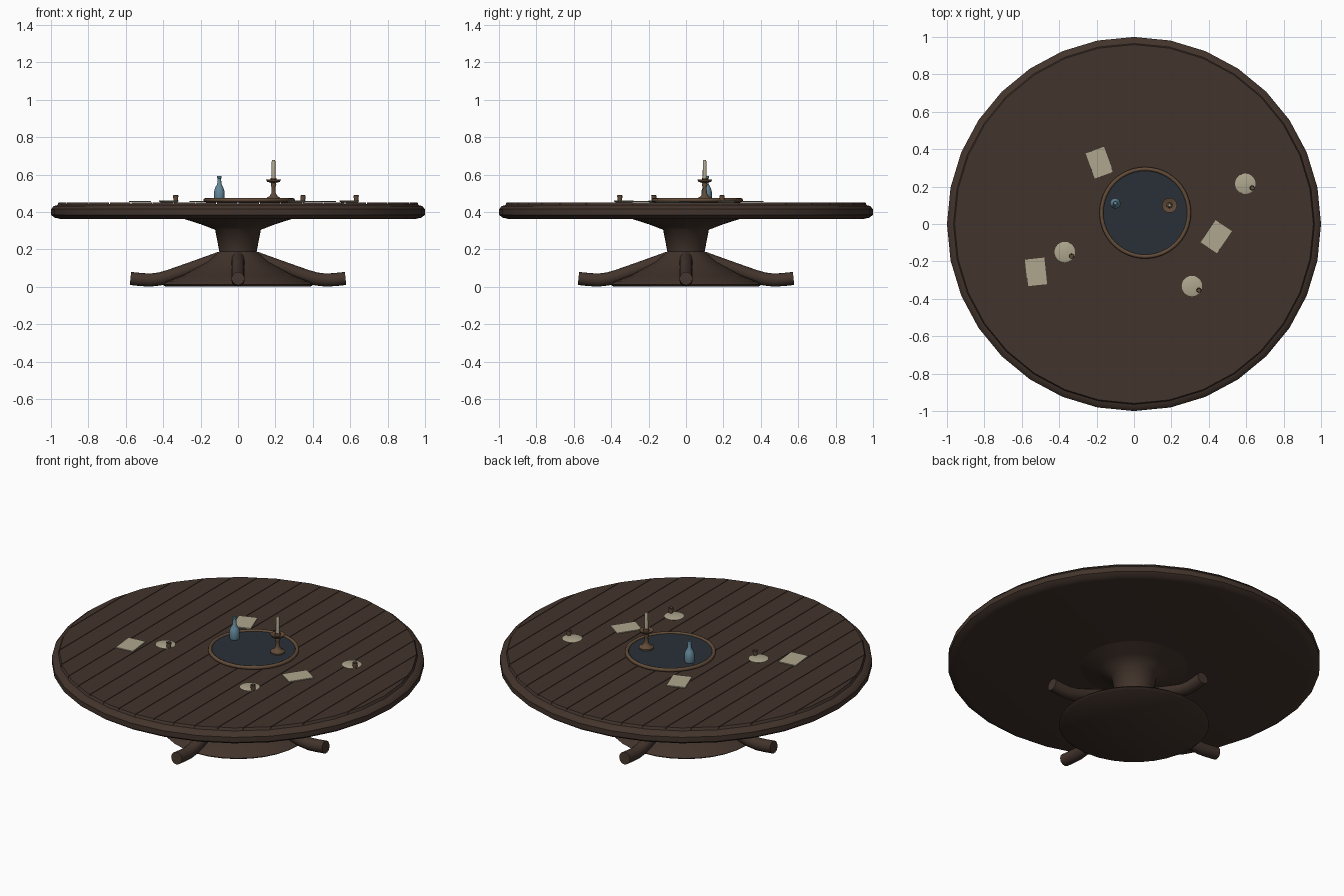
import bpy, bmesh, math
from mathutils import Vector, Matrix

if "Cube" in bpy.data.objects:
    bpy.data.objects.remove(bpy.data.objects["Cube"])


def material(name, r, g, b):
    m = bpy.data.materials.new(name)
    m.diffuse_color = (r, g, b, 1)
    m.use_nodes = True
    m.node_tree.nodes["Principled BSDF"].inputs["Base Color"].default_value = m.diffuse_color
    return m


WOOD = material("dark_wood", 0.055, 0.034, 0.025)
GLASS = material("dark_tray", 0.022, 0.03, 0.038)
BRASS = material("bronze", 0.12, 0.07, 0.04)
BLUE = material("blue_glass", 0.13, 0.25, 0.33)
CREAM = material("cream", 0.42, 0.38, 0.27)


def finish(bm, name, mat, smooth=True, angle=40):
    bmesh.ops.recalc_face_normals(bm, faces=bm.faces)
    me = bpy.data.meshes.new(name)
    bm.to_mesh(me)
    bm.free()
    ob = bpy.data.objects.new(name, me)
    bpy.context.collection.objects.link(ob)
    me.materials.append(mat)
    if smooth:
        bpy.ops.object.select_all(action='DESELECT')
        ob.select_set(True)
        bpy.context.view_layer.objects.active = ob
        bpy.ops.object.shade_smooth_by_angle(angle=math.radians(angle))
    return ob


def loft(bm, rings):
    """Bridge successive rings of points and cap both ends."""
    vs = [[bm.verts.new(p) for p in ring] for ring in rings]
    n = len(vs[0])
    for a, b in zip(vs, vs[1:]):
        for i in range(n):
            j = (i + 1) % n
            bm.faces.new((a[i], a[j], b[j], b[i]))
    bm.faces.new(vs[0][::-1])
    bm.faces.new(vs[-1])


def lathe(name, profile, mat, x=0, y=0, n=24, angle=40):
    bm = bmesh.new()
    loft(bm, [[(x + r * math.cos(math.tau * i / n), y + r * math.sin(math.tau * i / n), z)
               for i in range(n)] for r, z in profile])
    return finish(bm, name, mat, angle=angle)


# Round table top with moulded edge
lathe("table_top", [(0.95, 0.363), (0.98, 0.37), (1.0, 0.385), (1.0, 0.415), (0.985, 0.432),
                    (0.965, 0.437), (0.96, 0.444)], WOOD, n=32)

# Planks: a thin disc sliced into strips with narrow gaps
PITCH, GAP, R = 0.1145, 0.0018, 0.965
for k in range(-8, 10):
    lo, hi = (k - 1) * PITCH + GAP, k * PITCH - GAP
    bm = bmesh.new()
    bmesh.ops.create_cone(bm, cap_ends=True, segments=32, radius1=R, radius2=R - 0.006,
                          depth=0.012, matrix=Matrix.Translation((0, 0, 0.446)) )
    for x, s in ((lo, -1), (hi, 1)):
        geom = bm.verts[:] + bm.edges[:] + bm.faces[:]
        cut = bmesh.ops.bisect_plane(bm, geom=geom, plane_co=(x, 0, 0), plane_no=(s, 0, 0),
                                     clear_outer=True)
        edges = [e for e in cut['geom_cut'] if isinstance(e, bmesh.types.BMEdge)]
        if edges:
            bmesh.ops.holes_fill(bm, edges=edges)
    finish(bm, f"plank_{k + 9}", WOOD, smooth=False)

# Pedestal with flared head and spreading foot
lathe("pedestal", [(0.39, 0.002), (0.403, 0.012), (0.38, 0.03), (0.30, 0.06), (0.17, 0.13),
                   (0.10, 0.19), (0.122, 0.305), (0.20, 0.335), (0.31, 0.37)], WOOD, n=32, angle=60)

# Four splayed round feet
path = [(0.06, 0.16), (0.10, 0.152), (0.25, 0.098), (0.37, 0.056), (0.42, 0.042),
        (0.47, 0.036), (0.52, 0.039), (0.575, 0.045)]
for k in range(4):
    bm = bmesh.new()
    rings = []
    for i, (x, z) in enumerate(path):
        a, b = path[max(i - 1, 0)], path[min(i + 1, len(path) - 1)]
        t = Vector((b[0] - a[0], 0, b[1] - a[1])).normalized()
        up = Vector((-t.z, 0, t.x))
        rings.append([Vector((x, 0, z)) + 0.035 * (math.cos(u) * up + math.sin(u) * Vector((0, 1, 0)))
                      for u in (math.tau * j / 16 for j in range(16))])
    loft(bm, rings)
    bm.transform(Matrix.Rotation(k * math.pi / 2, 4, 'Z'))
    finish(bm, f"foot_{k + 1}", WOOD)

# Serving tray: dark disc inside a rounded rim
TX, TY = 0.06, 0.06
lathe("tray_disc", [(0.232, 0.452), (0.232, 0.466)], GLASS, TX, TY, 48)
bm = bmesh.new()
N, M = 48, 8
grid = [[bm.verts.new((TX + (0.234 + 0.011 * math.cos(v)) * math.cos(u),
                       TY + (0.234 + 0.011 * math.cos(v)) * math.sin(u), 0.464 + 0.011 * math.sin(v)))
         for v in (math.tau * j / M for j in range(M))] for u in (math.tau * i / N for i in range(N))]
for i in range(N):
    for j in range(M):
        i2, j2 = (i + 1) % N, (j + 1) % M
        bm.faces.new((grid[i][j], grid[i2][j], grid[i2][j2], grid[i][j2]))
finish(bm, "tray_rim", BRASS, angle=60)

# Bottle
lathe("bottle", [(0.025, 0.466), (0.028, 0.475), (0.028, 0.51), (0.022, 0.53), (0.011, 0.55),
                 (0.010, 0.58), (0.013, 0.582), (0.013, 0.592), (0.008, 0.592), (0.007, 0.57)],
      BLUE, -0.10, 0.11)

# Candlestick and candle
lathe("candlestick", [(0.040, 0.466), (0.040, 0.474), (0.022, 0.484), (0.012, 0.50), (0.010, 0.53),
                      (0.015, 0.545), (0.012, 0.555), (0.034, 0.562), (0.040, 0.573),
                      (0.034, 0.571), (0.016, 0.567), (0.015, 0.582), (0.010, 0.582)], BRASS, 0.19, 0.10)
lathe("candle", [(0.011, 0.57), (0.010, 0.67), (0.007, 0.677)], CREAM, 0.19, 0.10, 12)

# Saucers, each with a little cup near the edge
for k, (x, y) in enumerate([(-0.37, -0.15), (0.595, 0.215), (0.31, -0.332)], 1):
    lathe(f"saucer_{k}", [(0.045, 0.452), (0.055, 0.459), (0.05, 0.461)], CREAM, x, y)
    lathe(f"cup_{k}", [(0.012, 0.458), (0.014, 0.488), (0.011, 0.49), (0.010, 0.48)],
          BRASS, x + 0.037, y - 0.022, 12)

# Loose paper sheets
for k, (x, y, deg) in enumerate([(-0.185, 0.328, 20), (0.44, -0.068, -34), (-0.524, -0.256, 6)], 1):
    bm = bmesh.new()
    bmesh.ops.create_cube(bm, size=1, matrix=Matrix.Translation((x, y, 0.4555))
                          @ Matrix.Rotation(math.radians(deg), 4, 'Z')
                          @ Matrix.Diagonal((0.105, 0.143, 0.005, 1)))
    finish(bm, f"paper_{k}", CREAM, smooth=False)
